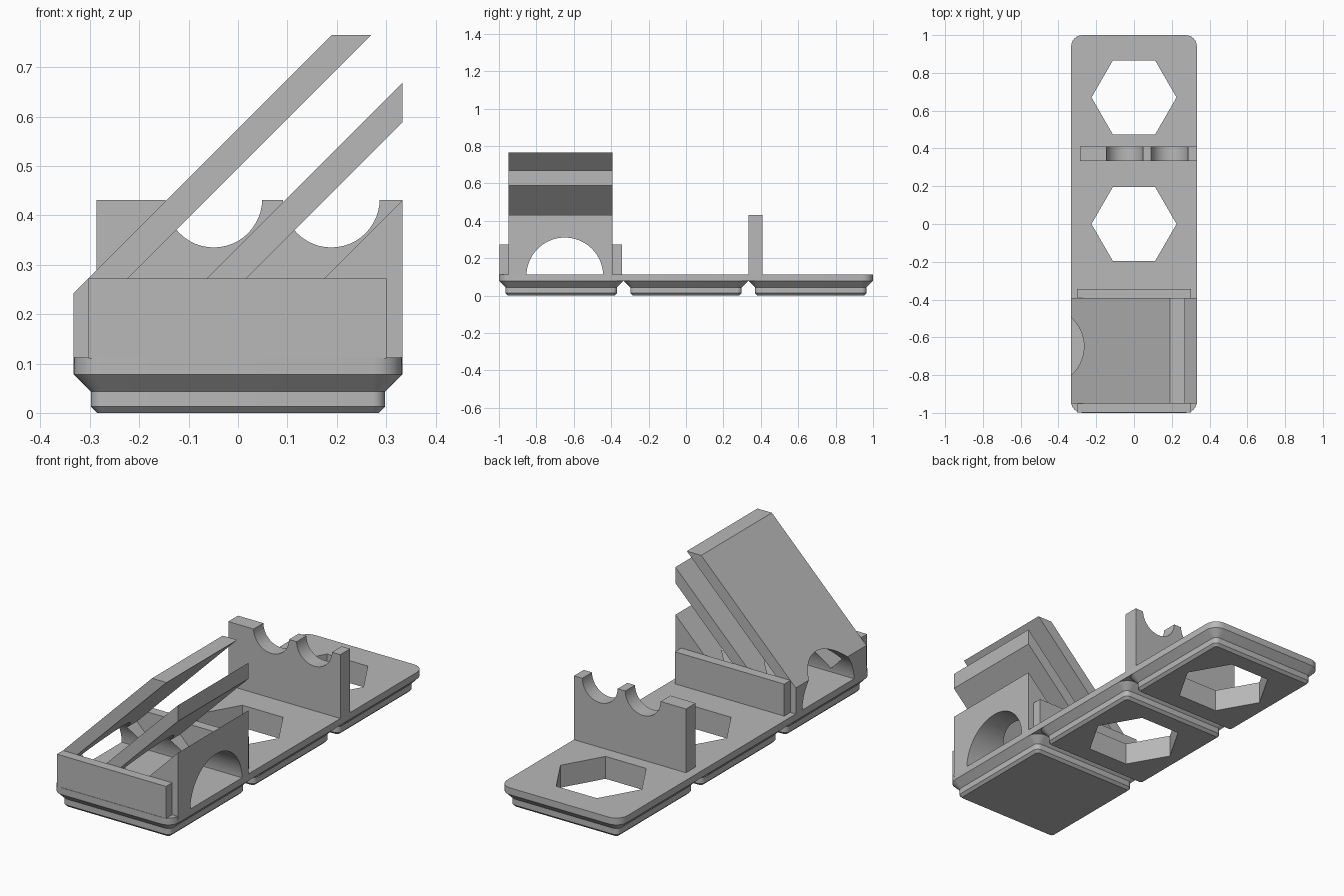
import bpy, bmesh, math
from mathutils import Matrix, Vector

cube = bpy.data.objects.get("Cube")
if cube:
    bpy.data.objects.remove(cube, do_unlink=True)

grey = bpy.data.materials.new("plain_grey")
grey.use_nodes = True
COLOUR = (0.48, 0.48, 0.48, 1)
grey.diffuse_color = COLOUR
grey.node_tree.nodes["Principled BSDF"].inputs["Base Color"].default_value = COLOUR

HALF = 0.333
FLOOR = 0.112


def finish(name, bm):
    bmesh.ops.recalc_face_normals(bm, faces=bm.faces)
    mesh = bpy.data.meshes.new(name)
    bm.to_mesh(mesh)
    bm.free()
    mesh.materials.append(grey)
    ob = bpy.data.objects.new(name, mesh)
    bpy.context.scene.collection.objects.link(ob)
    return ob


def select(ob):
    bpy.ops.object.select_all(action='DESELECT')
    ob.select_set(True)
    bpy.context.view_layer.objects.active = ob


def box(name, x0, x1, y0, y1, z0, z1):
    bm = bmesh.new()
    bmesh.ops.create_cube(bm, size=1)
    for v in bm.verts:
        v.co = Vector(((x0 + x1) / 2 + v.co.x * (x1 - x0),
                       (y0 + y1) / 2 + v.co.y * (y1 - y0),
                       (z0 + z1) / 2 + v.co.z * (z1 - z0)))
    return finish(name, bm)


def rounded_rect(hx, hy, r, steps=6):
    pts = []
    for i, (sx, sy) in enumerate([(1, 1), (-1, 1), (-1, -1), (1, -1)]):
        for k in range(steps + 1):
            a = math.pi / 2 * (i + k / steps)
            pts.append((sx * (hx - r) + r * math.cos(a), sy * (hy - r) + r * math.sin(a)))
    return pts


def loft(name, levels, cy=0):
    """Stack rounded rectangles given as (z, half x, half y, radius)."""
    bm = bmesh.new()
    rings = [[bm.verts.new((x, y + cy, z)) for x, y in rounded_rect(hx, hy, r)]
             for z, hx, hy, r in levels]
    n = len(rings[0])
    for a, b in zip(rings, rings[1:]):
        for i in range(n):
            bm.faces.new((a[i], a[(i + 1) % n], b[(i + 1) % n], b[i]))
    bm.faces.new(rings[0])
    bm.faces.new(rings[-1])
    return finish(name, bm)


def cut(ob, radius, depth, sides, centre, axis='Z'):
    """Subtract a prism lying along the given axis."""
    bm = bmesh.new()
    bmesh.ops.create_cone(bm, cap_ends=True, segments=sides, radius1=radius,
                          radius2=radius, depth=depth)
    if axis == 'Z':
        turn = Matrix()
        # put a corner of the prism on the x axis
        first = max(bm.verts, key=lambda v: v.co.x)
        turn = Matrix.Rotation(-math.atan2(first.co.y, first.co.x), 4, 'Z')
    else:
        turn = Matrix.Rotation(math.pi / 2, 4, 'Y' if axis == 'X' else 'X')
    bmesh.ops.transform(bm, matrix=Matrix.Translation(centre) @ turn, verts=bm.verts)
    cutter = finish("cutter", bm)
    cutter.hide_render = True
    mod = ob.modifiers.new("cut", 'BOOLEAN')
    mod.operation = 'DIFFERENCE'
    mod.solver = 'EXACT'
    mod.object = cutter
    select(ob)
    bpy.ops.object.modifier_apply(modifier=mod.name)
    bpy.data.objects.remove(cutter, do_unlink=True)


# Base plate and its three stepped feet
HEX_Y = (0.0, 0.67)
plate = loft("base_plate", [(0.078, HALF, 1, 0.06), (FLOOR, HALF, 1, 0.06)])
feet = []
for name, cy in (("front_foot", -0.667), ("middle_foot", 0), ("rear_foot", 0.667)):
    steps = [(0, 0.285, 0.013), (0.013, 0.298, 0.026), (0.043, 0.298, 0.026), (0.078, HALF, 0.06)]
    feet.append(loft(name, [(z, h, h, r) for z, h, r in steps], cy))

# Hexagonal holes through the middle and rear cells
for y, foot in zip(HEX_Y, feet[1:]):
    for ob in (plate, foot):
        cut(ob, 0.225, 1, 6, (0, y, 0))

# Slanted holder with two sloping slots, extruded along y
profile = [(-HALF, 0.1), (HALF, 0.1), (HALF, 0.43), (0.033, 0.13), (-0.046, 0.209),
           (HALF, 0.588), (HALF, 0.668), (-0.205, 0.13), (-0.285, 0.21),
           (0.27, 0.765), (0.19, 0.765), (-HALF, 0.242)]
bm = bmesh.new()
face = bm.faces.new([bm.verts.new((x, -0.95, z)) for x, z in profile])
out = bmesh.ops.extrude_face_region(bm, geom=[face])
moved = [g for g in out["geom"] if isinstance(g, bmesh.types.BMVert)]
bmesh.ops.translate(bm, verts=moved, vec=(0, 0.558, 0))
holder = finish("slanted_holder", bm)
cut(holder, 0.205, 2, 64, (0, -0.648, 0.105), 'X')

# Plates closing the holder at both ends
box("front_plate", -0.303, 0.301, -0.998, -0.95, FLOOR - 0.002, 0.272)
box("back_plate", -0.303, 0.301, -0.392, -0.343, FLOOR - 0.002, 0.272)

# Upright rest with two round notches
rest = box("notched_rest", -0.287, HALF, 0.333, 0.41, FLOOR - 0.002, 0.431)
for x in (-0.049, 0.189):
    cut(rest, 0.098, 1, 48, (x, 0.37, 0.433), 'Y')

# Smooth the curved surfaces, keep the edges sharp
for ob in [plate, holder, rest] + feet:
    select(ob)
    bpy.ops.object.shade_smooth_by_angle(angle=math.radians(25))
